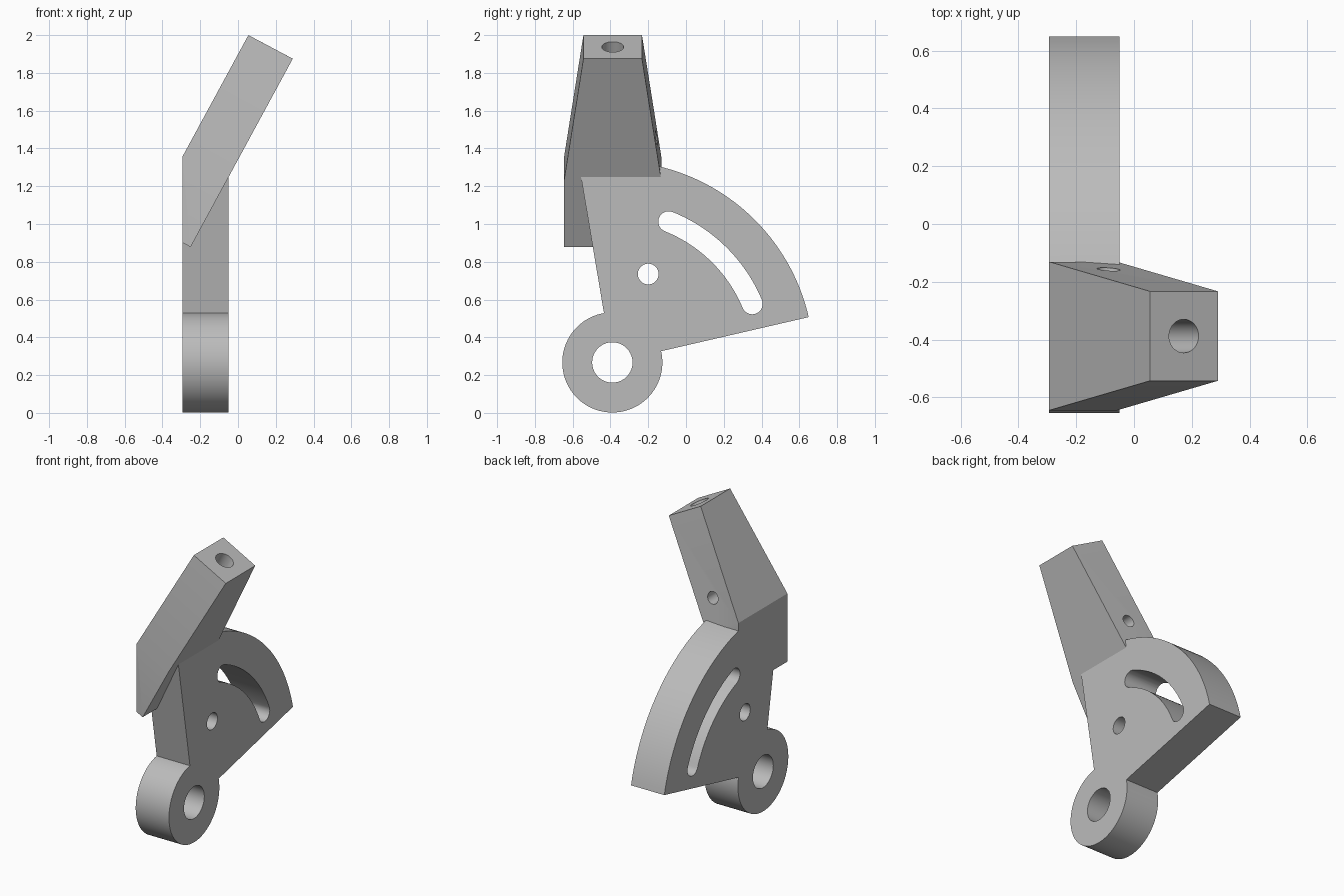
import bpy, bmesh
from math import radians, cos, sin, pi
from mathutils import Vector

cube = bpy.data.objects.get("Cube")
if cube:
    bpy.data.objects.remove(cube, do_unlink=True)

X0, X1 = -0.295, -0.05            # plate thickness range
PIVOT_Y, PIVOT_Z = -0.39, 0.267   # centre of the pivot eye

grey = bpy.data.materials.new("plain grey")
grey.use_nodes = True
COLOUR = (0.5, 0.5, 0.5, 1)
grey.diffuse_color = COLOUR
grey.node_tree.nodes["Principled BSDF"].inputs["Base Color"].default_value = COLOUR


def make(name, bm):
    bmesh.ops.recalc_face_normals(bm, faces=bm.faces)
    mesh = bpy.data.meshes.new(name)
    bm.to_mesh(mesh)
    bm.free()
    mesh.materials.append(grey)
    obj = bpy.data.objects.new(name, mesh)
    bpy.context.collection.objects.link(obj)
    return obj


def arc(radius, start, end, steps, cy=PIVOT_Y, cz=PIVOT_Z):
    angles = [radians(start + (end - start) * i / steps) for i in range(steps + 1)]
    return [(cy + radius * cos(a), cz + radius * sin(a)) for a in angles]


def extrude_x(name, outline, x0, x1):
    bm = bmesh.new()
    face = bm.faces.new([bm.verts.new((x0, y, z)) for y, z in outline])
    new = bmesh.ops.extrude_face_region(bm, geom=[face])["geom"]
    bmesh.ops.translate(bm, vec=(x1 - x0, 0, 0),
                        verts=[v for v in new if isinstance(v, bmesh.types.BMVert)])
    return make(name, bm)


def cylinder(name, start, end, radius):
    start, end = Vector(start), Vector(end)
    axis = end - start
    bm = bmesh.new()
    bmesh.ops.create_cone(bm, cap_ends=True, segments=40, radius1=radius,
                          radius2=radius, depth=axis.length)
    obj = make(name, bm)
    turn = axis.to_track_quat('Z', 'Y').to_matrix().to_4x4()
    obj.data.transform(turn)
    obj.location = (start + end) / 2
    return obj


def combine(target, other, operation):
    mod = target.modifiers.new(other.name, 'BOOLEAN')
    mod.operation, mod.solver, mod.object = operation, 'EXACT', other
    bpy.context.view_layer.objects.active = target
    bpy.ops.object.modifier_apply(modifier=mod.name)
    bpy.data.objects.remove(other, do_unlink=True)


# Quadrant plate with the pivot eye in one outline
LOW, HIGH = 13, 99.6
bracket = extrude_x("quadrant_bracket",
                    arc(1.067, LOW, HIGH, 48) + arc(0.265, HIGH, LOW + 360, 72), X0, X1)

# Leaning, tapered arm, trimmed flush with the plate's outer face
down = Vector((-0.477, 0, -0.879))
back, front = Vector((0.055, 0, 2.0)), Vector((0.29, 0, 1.875))
bm = bmesh.new()
rings = []
for s, half in ((0, 0.155), (0.73, 0.257), (1.134, 0.257)):
    corners = [(back, -half), (front, -half), (front, half), (back, half)]
    rings.append([bm.verts.new(p + down * s + Vector((0, -0.388 + y, 0))) for p, y in corners])
for a, b in zip(rings, rings[1:]):
    for i in range(4):
        j = (i + 1) % 4
        bm.faces.new((a[i], a[j], b[j], b[i]))
bm.faces.new(rings[0])
bm.faces.new(rings[-1])
cut = bmesh.ops.bisect_plane(bm, geom=bm.verts[:] + bm.edges[:] + bm.faces[:],
                             plane_co=(X0, 0, 0), plane_no=(1, 0, 0), clear_inner=True)
bmesh.ops.holes_fill(bm, edges=[e for e in bm.edges if e.is_boundary], sides=0)
combine(bracket, make("arm", bm), 'UNION')

# Pivot bore and locating hole
for name, y, z, r in (("pivot_bore", PIVOT_Y, PIVOT_Z, 0.107), ("pin_hole", -0.2, 0.735, 0.055)):
    combine(bracket, cylinder(name, (-0.5, y, z), (0.2, y, z), r), 'DIFFERENCE')

# Curved adjustment slot with round ends
S0, S1, SR, SW = 22.7, 68.2, 0.803, 0.055
ends = [arc(SR, a, a, 1)[0] for a in (S0, S1)]
slot = (arc(SR + SW, S0, S1, 28) + arc(SW, S1, S1 + 180, 16, *ends[1])[1:-1]
        + arc(SR - SW, S1, S0, 28) + arc(SW, S0 + 180, S0 + 360, 16, *ends[0])[1:-1])
combine(bracket, extrude_x("slot", slot, -0.5, 0.2), 'DIFFERENCE')

# Socket down the arm and a set-screw hole meeting it from the back
top = (back + front) / 2 + Vector((0, -0.388, 0))
combine(bracket, cylinder("arm_socket", top - down * 0.1, top + down * 0.6, 0.058), 'DIFFERENCE')
screw = top + down * 0.546
combine(bracket, cylinder("screw_hole", screw, screw + Vector((0, 0.4, 0)), 0.04), 'DIFFERENCE')

bpy.ops.object.select_all(action='DESELECT')
bracket.select_set(True)
bpy.context.view_layer.objects.active = bracket
bpy.ops.object.shade_smooth_by_angle(angle=radians(20))
